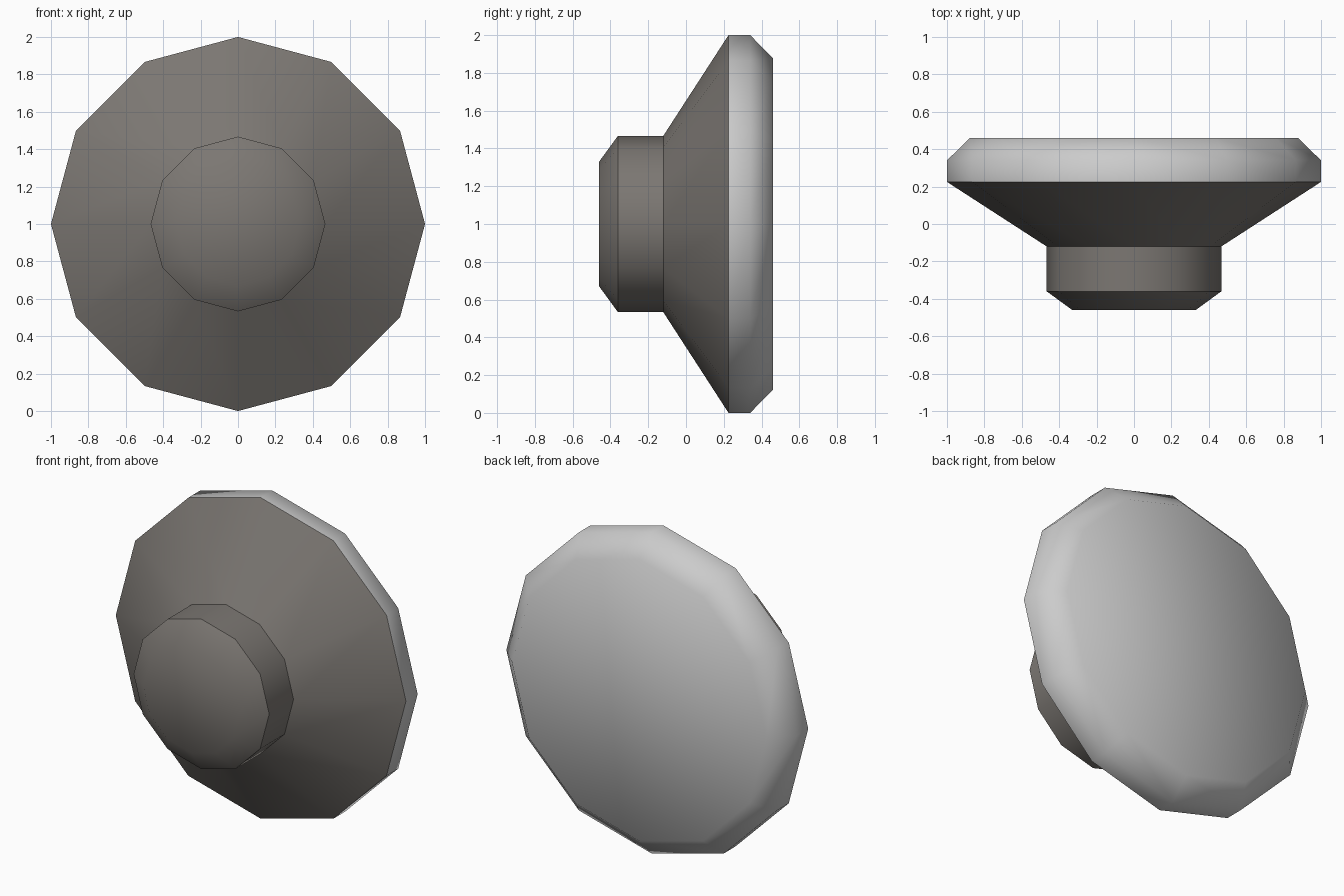
import bpy
import math

if "Cube" in bpy.data.objects:
    bpy.data.objects.remove(bpy.data.objects["Cube"])

SIDES = 12
CENTRE_Z = 1.0


def lathe(name, profile, cap_front=False, cap_back=False, color=None):
    """Turn (y, radius) points around the front-back axis, front to back."""
    verts, faces = [], []
    for y, r in profile:
        for k in range(SIDES):
            a = 2 * math.pi * k / SIDES
            verts.append((r * math.cos(a), y, CENTRE_Z + r * math.sin(a)))
    for i in range(len(profile) - 1):
        p, q = i * SIDES, (i + 1) * SIDES
        for k in range(SIDES):
            n = (k + 1) % SIDES
            faces.append((p + k, q + k, q + n, p + n))
    if cap_front:
        faces.append(tuple(range(SIDES)))
    if cap_back:
        start = (len(profile) - 1) * SIDES
        faces.append(tuple(reversed(range(start, start + SIDES))))

    mesh = bpy.data.meshes.new(name)
    mesh.from_pydata(verts, [], faces)
    mesh.update()
    obj = bpy.data.objects.new(name, mesh)
    bpy.context.collection.objects.link(obj)
    if color:
        mat = bpy.data.materials.new(name + "_colour")
        mat.diffuse_color = color
        mat.use_nodes = True
        mat.node_tree.nodes["Principled BSDF"].inputs["Base Color"].default_value = mat.diffuse_color
        mesh.materials.append(mat)

    bpy.ops.object.select_all(action='DESELECT')
    obj.select_set(True)
    bpy.context.view_layer.objects.active = obj
    bpy.ops.object.shade_smooth_by_angle(angle=math.radians(50))
    return obj


# Dark stem: chamfered nose, straight neck and flared cone
lathe("stem",
      [(-0.46, 0.33), (-0.36, 0.467), (-0.12, 0.467), (0.225, 1.0)],
      cap_front=True, color=(0.2, 0.185, 0.17, 1.0))

# Grey disc: straight rim, chamfer and closed back
lathe("disc",
      [(0.225, 1.0), (0.34, 1.0), (0.46, 0.877)],
      cap_back=True)
